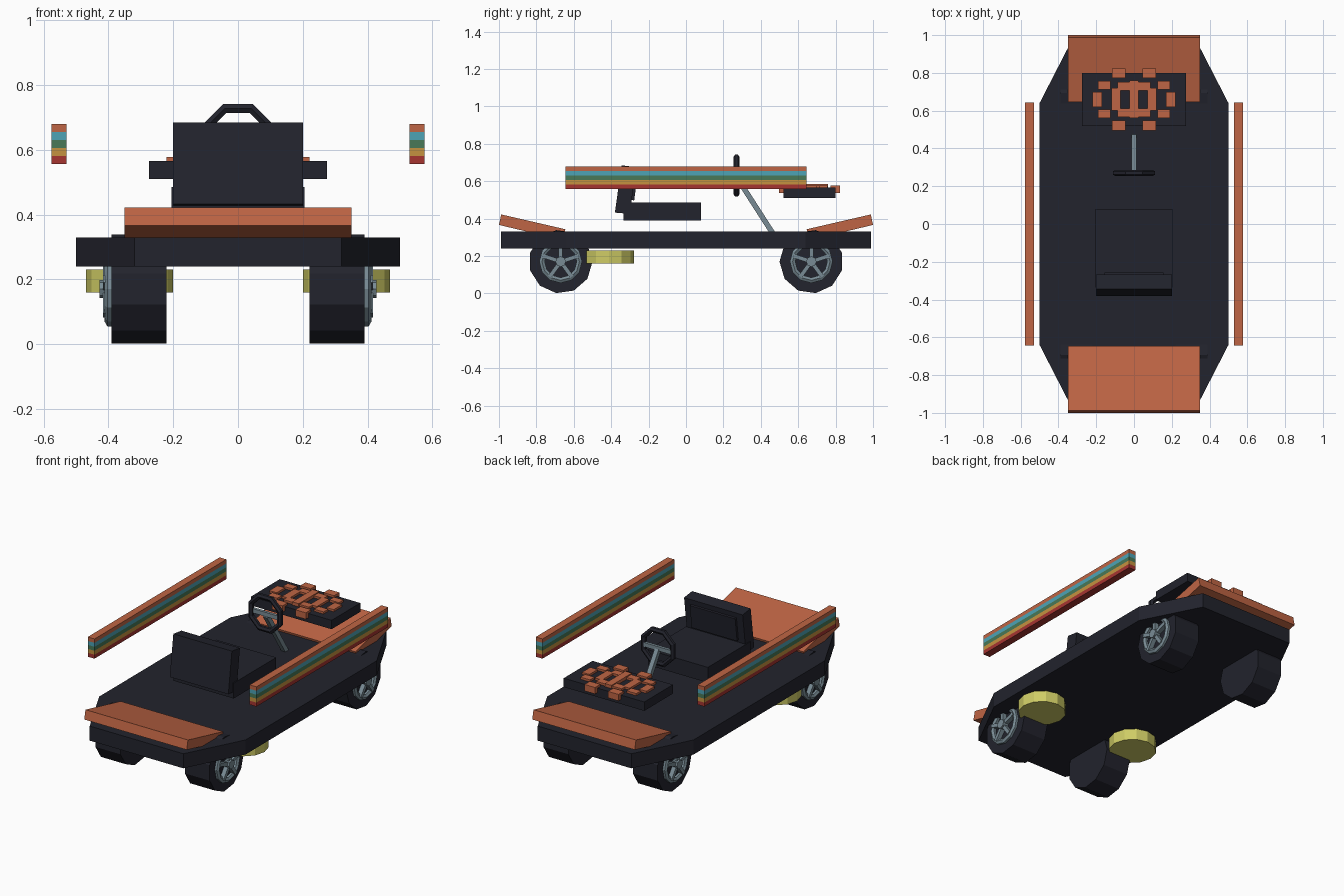
import bpy, bmesh, math
from mathutils import Matrix, Vector

if "Cube" in bpy.data.objects:
    bpy.data.objects.remove(bpy.data.objects["Cube"])


def mat(name, r, g, b):
    m = bpy.data.materials.new(name)
    m.diffuse_color = (r, g, b, 1)
    m.use_nodes = True
    m.node_tree.nodes["Principled BSDF"].inputs["Base Color"].default_value = m.diffuse_color
    return m


DARK = mat("dark navy", 0.016, 0.017, 0.026)
ORANGE = mat("burnt orange", 0.52, 0.13, 0.058)
BLUE = mat("teal blue", 0.075, 0.37, 0.47)
GREEN = mat("green", 0.065, 0.19, 0.095)
GOLD = mat("gold", 0.56, 0.29, 0.05)
RED = mat("red", 0.38, 0.035, 0.03)
LIME = mat("pale yellow", 0.62, 0.60, 0.13)
STEEL = mat("steel grey", 0.19, 0.26, 0.30)


def finish(name, bm, *mats):
    bmesh.ops.recalc_face_normals(bm, faces=bm.faces)
    me = bpy.data.meshes.new(name)
    bm.to_mesh(me)
    bm.free()
    for m in mats:
        me.materials.append(m)
    ob = bpy.data.objects.new(name, me)
    bpy.context.collection.objects.link(ob)
    return ob


def add_box(bm, c, s, rot=Matrix()):
    bmesh.ops.create_cube(bm, size=1, matrix=Matrix.Translation(c) @ rot @ Matrix.Diagonal((*s, 1)))


def box(name, lo, hi, m):
    bm = bmesh.new()
    lo, hi = Vector(lo), Vector(hi)
    add_box(bm, (lo + hi) / 2, hi - lo)
    return finish(name, bm, m)


def prism(name, pts, vec, m):
    # closed outline of 3D points pushed along a vector
    bm = bmesh.new()
    f = bm.faces.new([bm.verts.new(p) for p in pts])
    r = bmesh.ops.extrude_face_region(bm, geom=[f])
    bmesh.ops.translate(bm, vec=vec, verts=[v for v in r["geom"] if isinstance(v, bmesh.types.BMVert)])
    return finish(name, bm, m)


def add_ring(bm, mtx, major, minor, n, k, phase=0.0):
    # low-poly ring around local z
    loops = []
    for i in range(n):
        a = phase + 2 * math.pi * i / n
        loop = []
        for j in range(k):
            b = 2 * math.pi * (j + 0.5) / k
            r = major + minor * math.cos(b)
            loop.append(bm.verts.new(mtx @ Vector((r * math.cos(a), r * math.sin(a), minor * math.sin(b)))))
        loops.append(loop)
    for i in range(n):
        p, q = loops[i], loops[(i + 1) % n]
        for j in range(k):
            l = (j + 1) % k
            bm.faces.new((p[j], q[j], q[l], p[l]))


# chassis deck
deck = [(0.32, -0.99), (0.5, -0.64), (0.5, 0.64), (0.32, 0.99)]
outline = deck + [(-x, y) for x, y in reversed(deck)]
prism("chassis", [(x, y, 0.24) for x, y in outline], (0, 0, 0.09), DARK)

# tilted end panels
profile = [(-0.988, 0.422), (-1.0, 0.366), (-0.66, 0.285), (-0.645, 0.343)]
for name, s in (("front_panel", 1), ("rear_panel", -1)):
    prism(name, [(-0.35, s * y, z) for y, z in profile], (0.7, 0, 0), ORANGE)

# wheels with spoked rims
for sx, side in ((1, "right"), (-1, "left")):
    for sy, end in ((-1, "front"), (1, "rear")):
        out = Matrix.Rotation(math.pi / 2, 4, 'Y')
        tag = end + "_" + side
        at = Vector((0, sy * 0.67, 0.17))
        bm = bmesh.new()
        bmesh.ops.create_cone(bm, cap_ends=True, segments=11, radius1=0.17, radius2=0.17, depth=0.17,
                              matrix=Matrix.Translation(at + Vector((sx * 0.305, 0, 0))) @ out
                              @ Matrix.Rotation(0 if sy < 0 else math.pi, 4, 'Z'))
        finish(tag + "_tire", bm, DARK)
        bm = bmesh.new()
        add_ring(bm, Matrix.Translation(at + Vector((sx * 0.395, 0, 0))) @ out, 0.1, 0.017, 12, 6)
        for i in range(5):
            rot = Matrix.Rotation(2 * math.pi * i / 5, 4, 'X')
            add_box(bm, at + Vector((sx * 0.402, 0, 0)) + rot @ Vector((0, 0, 0.05)), (0.03, 0.022, 0.1), rot)
        bmesh.ops.create_cone(bm, cap_ends=True, segments=8, radius1=0.028, radius2=0.028, depth=0.045,
                              matrix=Matrix.Translation(at + Vector((sx * 0.405, 0, 0))) @ out)
        finish(tag + "_rim", bm, STEEL)

    # round tanks under the deck
    bm = bmesh.new()
    bmesh.ops.create_cone(bm, cap_ends=True, segments=12, radius1=0.135, radius2=0.135, depth=0.07,
                          matrix=Matrix.Translation((sx * 0.335, -0.413, 0.195)))
    finish(side + "_tank", bm, LIME)

    # striped side rails: cut into five bands, coloured by height
    bm = bmesh.new()
    add_box(bm, (sx * 0.553, 0, 0.618), (0.046, 1.286, 0.122))
    for i in range(1, 5):
        bmesh.ops.bisect_plane(bm, geom=bm.verts[:] + bm.edges[:] + bm.faces[:],
                               plane_co=(0, 0, 0.557 + 0.0244 * i), plane_no=(0, 0, 1))
    for f in bm.faces:
        z = f.calc_center_median().z
        f.material_index = max(0, min(4, int((z - 0.557) / 0.0244)))
    finish(side + "_striped_rail", bm, RED, GOLD, GREEN, BLUE, ORANGE)

# seat
box("seat_base", (-0.205, -0.335, 0.39), (0.205, 0.08, 0.485), DARK)
back = [(-0.38, 0.432), (-0.345, 0.685), (-0.267, 0.675), (-0.3, 0.425)]
prism("seat_back", [(-0.2, y, z) for y, z in back], (0.4, 0, 0), DARK)
pad = [(-0.30, 0.50), (-0.283, 0.645), (-0.258, 0.642), (-0.277, 0.497)]
prism("seat_back_pad", [(-0.155, y, z) for y, z in pad], (0.31, 0, 0), DARK)

# steering wheel, spokes and column
bm = bmesh.new()
add_ring(bm, Matrix.Translation((0, 0.27, 0.63)) @ Matrix.Rotation(math.pi / 2, 4, 'X'),
         0.106, 0.017, 8, 6, math.pi / 8)
finish("steering_wheel", bm, DARK)
bm = bmesh.new()
add_box(bm, (0, 0.275, 0.625), (0.2, 0.018, 0.026))
top, foot = Vector((0, 0.275, 0.615)), Vector((0, 0.468, 0.315))
d = foot - top
add_box(bm, (top + foot) / 2, (0.028, 0.028, d.length), d.to_track_quat('Z', 'Y').to_matrix().to_4x4())
finish("steering_column", bm, STEEL)

# dashboard with two mirrored clusters of gauge blocks
box("dashboard", (-0.275, 0.52, 0.51), (0.275, 0.8, 0.565), DARK)
bm = bmesh.new()
add_box(bm, (0, 0.66, 0.562), (0.045, 0.2, 0.045))
blocks = [(0.195, 0.0, 0.05, 0.08), (0.158, 0.075, 0.065, 0.045), (0.08, 0.138, 0.072, 0.052),
          (0.055, 0.07, 0.065, 0.045), (0.095, 0.0, 0.048, 0.12)]
for x, dy, w, h in blocks:
    for sx in (1, -1):
        for sy in ((1, -1) if dy else (1,)):
            add_box(bm, (sx * x, 0.66 + sy * dy, 0.558), (w, h, 0.04))
finish("gauge_blocks", bm, ORANGE)
